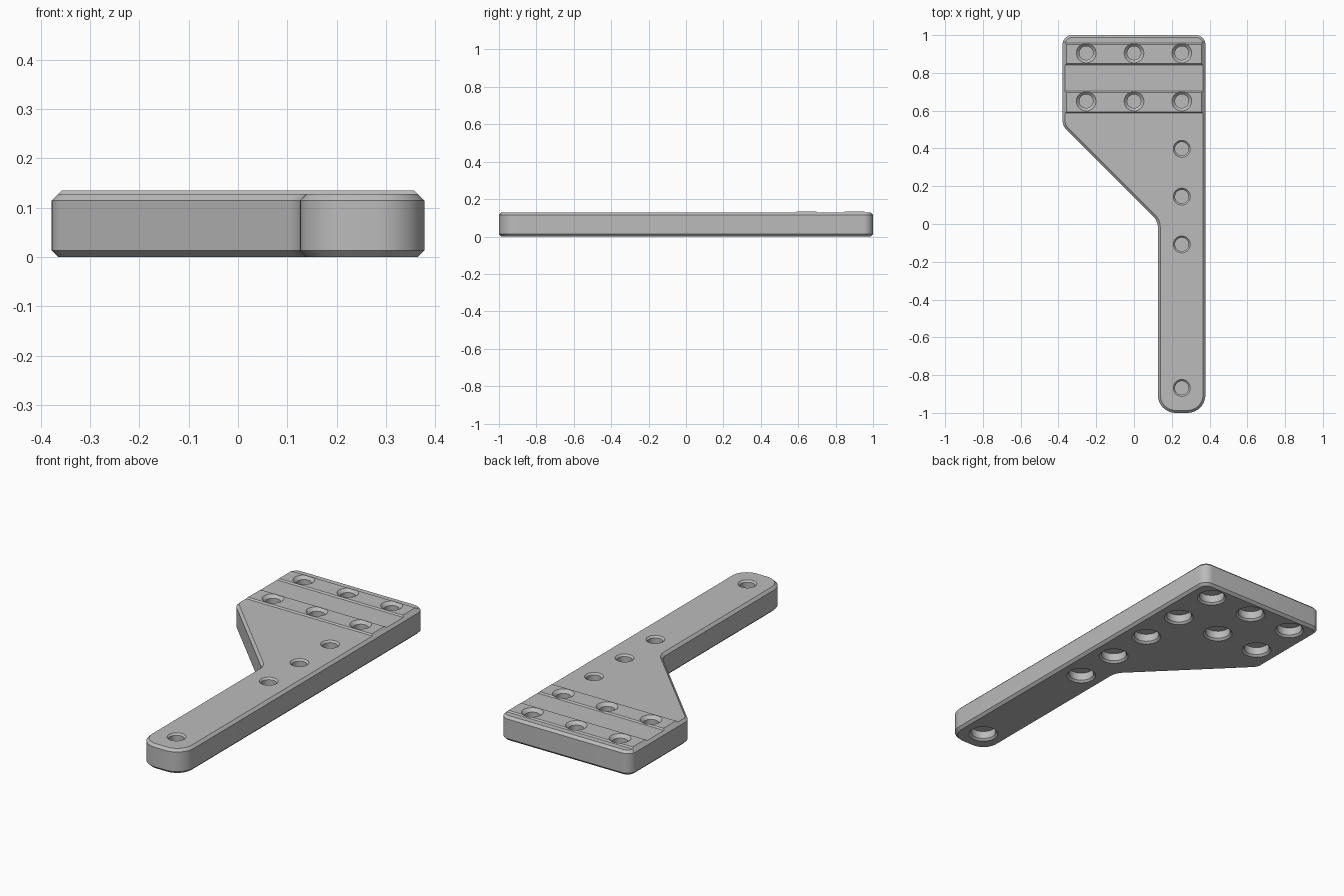
import bpy, bmesh, math

if "Cube" in bpy.data.objects:
    bpy.data.objects.remove(bpy.data.objects["Cube"], do_unlink=True)

TOP, CHAMFER, HALF = 0.128, 0.013, 0.378

grey = bpy.data.materials.new("plain grey")
grey.use_nodes = True
grey.diffuse_color = (0.5, 0.5, 0.5, 1)
grey.node_tree.nodes["Principled BSDF"].inputs["Base Color"].default_value = (0.5, 0.5, 0.5, 1)


def make_object(name, bm):
    bmesh.ops.recalc_face_normals(bm, faces=bm.faces)
    mesh = bpy.data.meshes.new(name)
    bm.to_mesh(mesh)
    bm.free()
    mesh.materials.append(grey)
    obj = bpy.data.objects.new(name, mesh)
    bpy.context.collection.objects.link(obj)
    return obj


def lathe(bm, x, y, profile, sides=48):
    """Closed solid of revolution from (radius, height) pairs."""
    rings = [[bm.verts.new((x + r * math.cos(math.tau * i / sides),
                            y + r * math.sin(math.tau * i / sides), z))
              for i in range(sides)] for r, z in profile]
    for low, high in zip(rings, rings[1:]):
        for i in range(sides):
            j = (i + 1) % sides
            bm.faces.new((low[i], low[j], high[j], high[i]))
    bm.faces.new(rings[0][::-1])
    bm.faces.new(rings[-1])


def combine(target, tool, operation):
    mod = target.modifiers.new(tool.name, "BOOLEAN")
    mod.operation, mod.solver, mod.object = operation, "EXACT", tool
    bpy.context.view_layer.objects.active = target
    bpy.ops.object.modifier_apply(modifier=mod.name)
    bpy.data.objects.remove(tool, do_unlink=True)


# Bracket plate: outline corners with the tangent length of each rounding
corners = [(-HALF, 1, 0.05), (-HALF, 0.52, 0.025), (0.126, 0.016, 0.03),
           (0.126, -1, 0.095), (HALF, -1, 0.095), (HALF, 1, 0.05)]
bm = bmesh.new()
verts = [bm.verts.new((x, y, 0)) for x, y, r in corners]
bm.faces.new(verts)
for v, (x, y, r) in zip(verts, corners):
    bmesh.ops.bevel(bm, geom=[v], offset=r, segments=10, profile=0.5, affect="VERTICES")
base = bm.faces[:]
raised = bmesh.ops.extrude_face_region(bm, geom=base, use_keep_orig=True)["geom"]
bmesh.ops.translate(bm, vec=(0, 0, TOP),
                    verts=[g for g in raised if isinstance(g, bmesh.types.BMVert)])
bmesh.ops.recalc_face_normals(bm, faces=bm.faces)
rims = [e for e in bm.edges if abs(e.verts[0].co.z - e.verts[1].co.z) < 1e-5]
bmesh.ops.bevel(bm, geom=rims, offset=CHAMFER, segments=1, affect="EDGES")
plate = make_object("bracket_plate", bm)

# Raised clamping ribs with sloping sides
for name, y in (("front_rib", 0.645), ("rear_rib", 0.9)):
    bm = bmesh.new()
    bmesh.ops.create_cube(bm, size=1)
    for v in bm.verts:
        upper = v.co.z > 0
        v.co.x *= 2 * (0.358 if upper else 0.372)
        v.co.y = y + v.co.y * (0.102 if upper else 0.13)
        v.co.z = 0.135 if upper else 0.121
    combine(plate, make_object(name, bm), "UNION")

# Screw holes: chamfered above, wide recess below, thin web between
holes = [(x, y) for x in (-0.253, 0, 0.253) for y in (0.65, 0.905)]
holes += [(0.253, y) for y in (0.398, 0.145, -0.108, -0.868)]
bm = bmesh.new()
for x, y in holes:
    lathe(bm, x, y, [(0.036, 0.07), (0.036, 0.119), (0.057, 0.14)])
    lathe(bm, x, y, [(0.082, -0.01), (0.062, 0.01), (0.062, 0.05)])
combine(plate, make_object("hole_cutter", bm), "DIFFERENCE")

bpy.ops.object.select_all(action="DESELECT")
plate.select_set(True)
bpy.context.view_layer.objects.active = plate
bpy.ops.object.shade_smooth_by_angle(angle=math.radians(30))
